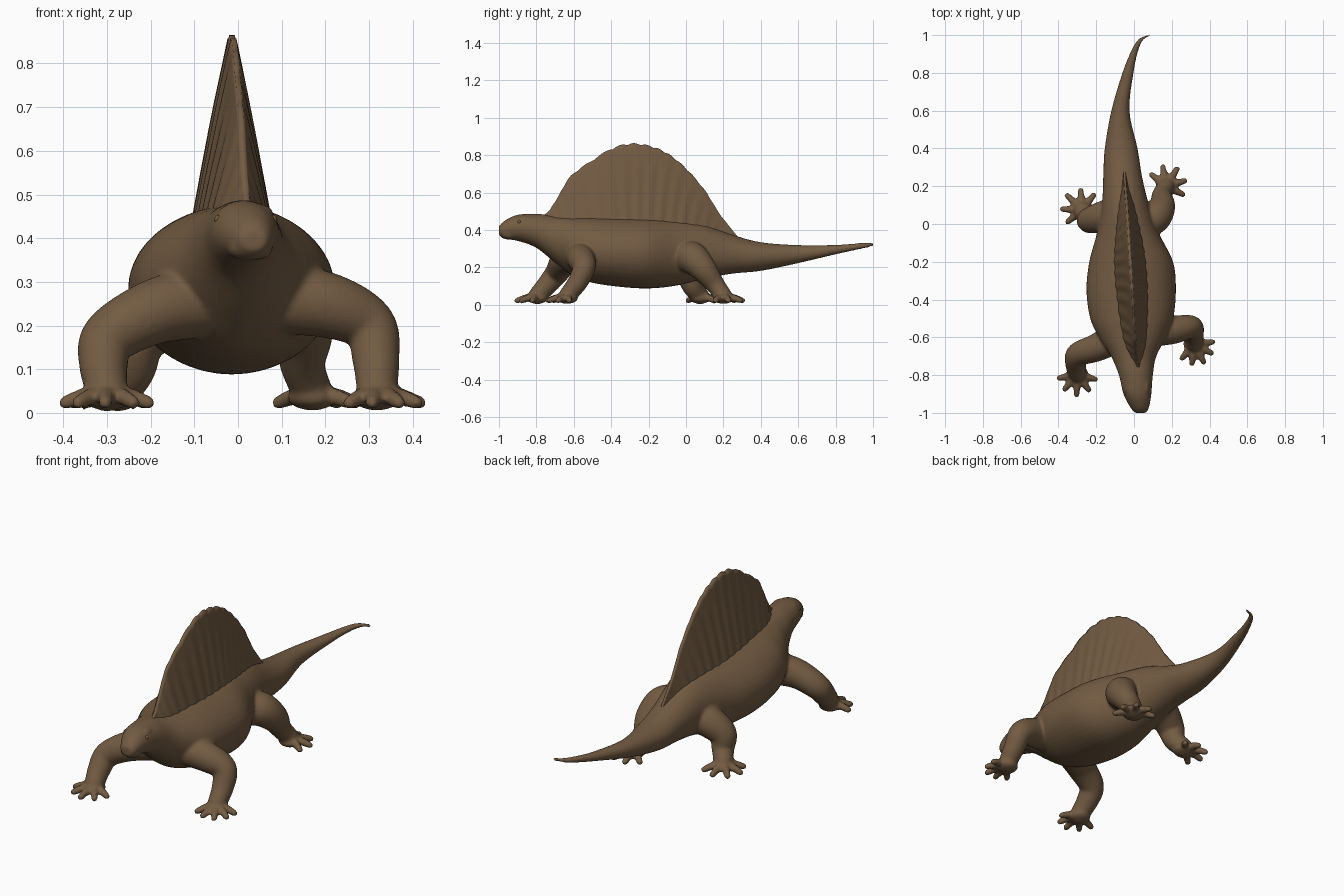
import bpy, bmesh, math
from mathutils import Vector, Quaternion

cube = bpy.data.objects.get("Cube")
if cube:
    bpy.data.objects.remove(cube)

brown = bpy.data.materials.new("brown hide")
brown.use_nodes = True
hide = (0.17, 0.105, 0.055, 1)
brown.diffuse_color = hide
brown.node_tree.nodes["Principled BSDF"].inputs["Base Color"].default_value = hide


def smooth_path(stations, steps):
    """Catmull-Rom interpolation of tuples of any length."""
    p = [stations[0]] + stations + [stations[-1]]
    out = []
    for i in range(1, len(p) - 2):
        for s in range(steps):
            t = s / steps
            out.append([0.5 * (2 * b + (c - a) * t + (2 * a - 5 * b + 4 * c - d) * t * t
                               + (3 * b - a - 3 * c + d) * t ** 3)
                        for a, b, c, d in zip(*p[i - 1:i + 3])])
    return out + [list(stations[-1])]


def skin(bm, rings):
    """Closed loft through rings of points."""
    loops = [[bm.verts.new(p) for p in ring] for ring in rings]
    n = len(loops[0])
    for a, b in zip(loops, loops[1:]):
        for i in range(n):
            j = (i + 1) % n
            bm.faces.new((a[i], a[j], b[j], b[i]))
    bm.faces.new(loops[0][::-1])
    bm.faces.new(loops[-1])


def tube(bm, stations, steps=6, sides=20):
    """Round limb along (x, y, z, radius) stations with rounded ends."""
    path = smooth_path(stations, steps)
    pts = [Vector(p[:3]) for p in path]
    rot, last, rings = Quaternion(), Vector((0, 0, 1)), []
    for i, p in enumerate(path):
        t = (pts[min(i + 1, len(pts) - 1)] - pts[max(i - 1, 0)]).normalized()
        rot = last.rotation_difference(t) @ rot
        last = t
        rings.append([pts[i] + rot @ Vector((math.cos(a), math.sin(a), 0)) * p[3]
                      for a in (math.tau * k / sides for k in range(sides))])
    skin(bm, rings)
    for k in (0, -1):
        ball(bm, pts[k], path[k][3] * 0.99)


def ball(bm, centre, radius, scale=(1, 1, 1)):
    made = bmesh.ops.create_uvsphere(bm, u_segments=16, v_segments=10, radius=radius)["verts"]
    bmesh.ops.scale(bm, vec=scale, verts=made)
    bmesh.ops.translate(bm, vec=centre, verts=made)


def finish(bm, name):
    bmesh.ops.recalc_face_normals(bm, faces=bm.faces)
    mesh = bpy.data.meshes.new(name)
    bm.to_mesh(mesh)
    bm.free()
    mesh.materials.append(brown)
    obj = bpy.data.objects.new(name, mesh)
    bpy.context.scene.collection.objects.link(obj)
    for poly in mesh.polygons:
        poly.use_smooth = True
    return obj


# Trunk, head and tail: y, centre x, half width, bottom, top
trunk = [
    (-1.0, 0.035, 0.03, 0.372, 0.42), (-0.97, 0.03, 0.05, 0.352, 0.45),
    (-0.9, 0.018, 0.074, 0.342, 0.482), (-0.8, 0.01, 0.09, 0.305, 0.487),
    (-0.7, -0.002, 0.12, 0.225, 0.478), (-0.6, -0.008, 0.178, 0.152, 0.475),
    (-0.5, -0.012, 0.22, 0.118, 0.475), (-0.35, -0.015, 0.237, 0.096, 0.47),
    (-0.2, -0.015, 0.222, 0.088, 0.465), (-0.05, -0.032, 0.165, 0.103, 0.455),
    (0.1, -0.045, 0.125, 0.14, 0.43), (0.25, -0.06, 0.103, 0.167, 0.375),
    (0.4, -0.068, 0.087, 0.182, 0.335), (0.6, -0.072, 0.048, 0.223, 0.32),
    (0.8, -0.032, 0.03, 0.27, 0.321), (0.92, 0.005, 0.019, 0.296, 0.33),
    (0.98, 0.04, 0.015, 0.308, 0.334), (1.004, 0.1, 0.012, 0.312, 0.336),
]
bm = bmesh.new()
rings = []
for y, cx, w, low, high in smooth_path(trunk, 5):
    rings.append([(cx + w * math.cos(a), y, (low + high) / 2 + (high - low) / 2 * math.sin(a))
                  for a in (math.tau * k / 40 for k in range(40))])
skin(bm, rings)

# Square the muzzle and add brow ridges
for side in (-1, 1):
    ball(bm, (0.028 + side * 0.022, -0.945, 0.378), 0.03, (1, 1.5, 0.9))
    ball(bm, (0.018 + side * 0.04, -0.865, 0.455), 0.026, (0.9, 1.6, 0.8))

# Legs: path stations, then the toe direction and toe spacing in degrees
legs = [
    ([(0.1, -0.57, 0.26, 0.08), (0.21, -0.56, 0.245, 0.075), (0.3, -0.545, 0.2, 0.062),
      (0.316, -0.58, 0.12, 0.054), (0.318, -0.635, 0.05, 0.046)], -62, 34),
    ([(-0.09, -0.6, 0.255, 0.085), (-0.2, -0.655, 0.228, 0.074), (-0.295, -0.69, 0.172, 0.064),
      (-0.308, -0.74, 0.11, 0.056), (-0.3, -0.795, 0.05, 0.048)], -92, 38),
    ([(0.04, 0.0, 0.25, 0.085), (0.11, 0.035, 0.25, 0.086), (0.148, 0.095, 0.19, 0.071),
      (0.148, 0.155, 0.11, 0.052), (0.17, 0.2, 0.05, 0.046)], 58, 42),
    ([(-0.09, 0.06, 0.25, 0.085), (-0.17, 0.04, 0.225, 0.08), (-0.232, 0.02, 0.17, 0.07),
      (-0.245, 0.035, 0.1, 0.056), (-0.275, 0.075, 0.05, 0.048)], 136, 42),
]
for path, heading, spacing in legs:
    tube(bm, path)
    x, y = path[-1][:2]
    ball(bm, (x, y, 0.035), 0.058, (1, 1, 0.5))
    for k in range(-2, 3):
        a = math.radians(heading + spacing * k)
        reach = 0.108 - 0.005 * abs(k)
        dx, dy = math.cos(a), math.sin(a)
        tube(bm, [(x, y, 0.042, 0.028), (x + dx * reach * 0.6, y + dy * reach * 0.6, 0.036, 0.02),
                  (x + dx * reach, y + dy * reach, 0.023, 0.016)], 4, 12)

# Fuse everything into one smooth skin
body = finish(bm, "body")
fuse = body.modifiers.new("fuse", "REMESH")
fuse.mode = "VOXEL"
fuse.voxel_size = 0.0075
fuse.use_smooth_shade = True
soften = body.modifiers.new("soften", "SMOOTH")
soften.factor = 0.5
soften.iterations = 6

# Sail on the back: outline of y and height, with soft fanned spines and a scalloped rim
outline = [(-0.8, 0.455), (-0.74, 0.494), (-0.69, 0.565), (-0.62, 0.68), (-0.52, 0.755), (-0.4, 0.828),
           (-0.3, 0.855), (-0.2, 0.845), (-0.1, 0.805), (0.0, 0.725), (0.1, 0.61), (0.18, 0.485), (0.28, 0.36)]
rows, spines = 22, 17
bm = bmesh.new()
rings = []
edge = smooth_path(outline, 12)
for i, (y, top) in enumerate(edge):
    u = i / (len(edge) - 1)
    swell = math.sin(math.pi * u) ** 0.9
    top += 0.009 * swell * abs(math.sin(math.pi * spines * u + math.sin(9 * u)))
    base = 0.41 - 0.12 * max(0, u - 0.6) / 0.4
    sides = {1: [], -1: []}
    for v in (k / rows for k in range(rows + 1)):
        z = base + (top - base) * v
        cx = 0.024 - 0.077 * u + 0.002 * v
        # spines lean outward away from the middle of the base
        fan = u + (u - 0.5) * 0.25 * (1 - v)
        ripple = math.cos(math.tau * spines * fan + 2 * math.sin(7 * u)) * 0.0022 * min(1, 3 * (1 - v)) * swell
        half = 0.006 + 0.086 * swell * (1 - v) ** 0.95 + ripple
        for s in sides:
            sides[s].append((cx + s * max(half, 0.004), y, z))
    rings.append(sides[1] + sides[-1][::-1])
skin(bm, rings)
finish(bm, "sail")

# Small eyes sunk under the brows
bm = bmesh.new()
for side in (-1, 1):
    ball(bm, (0.018 + side * 0.062, -0.892, 0.443), 0.01)
finish(bm, "eyes")
